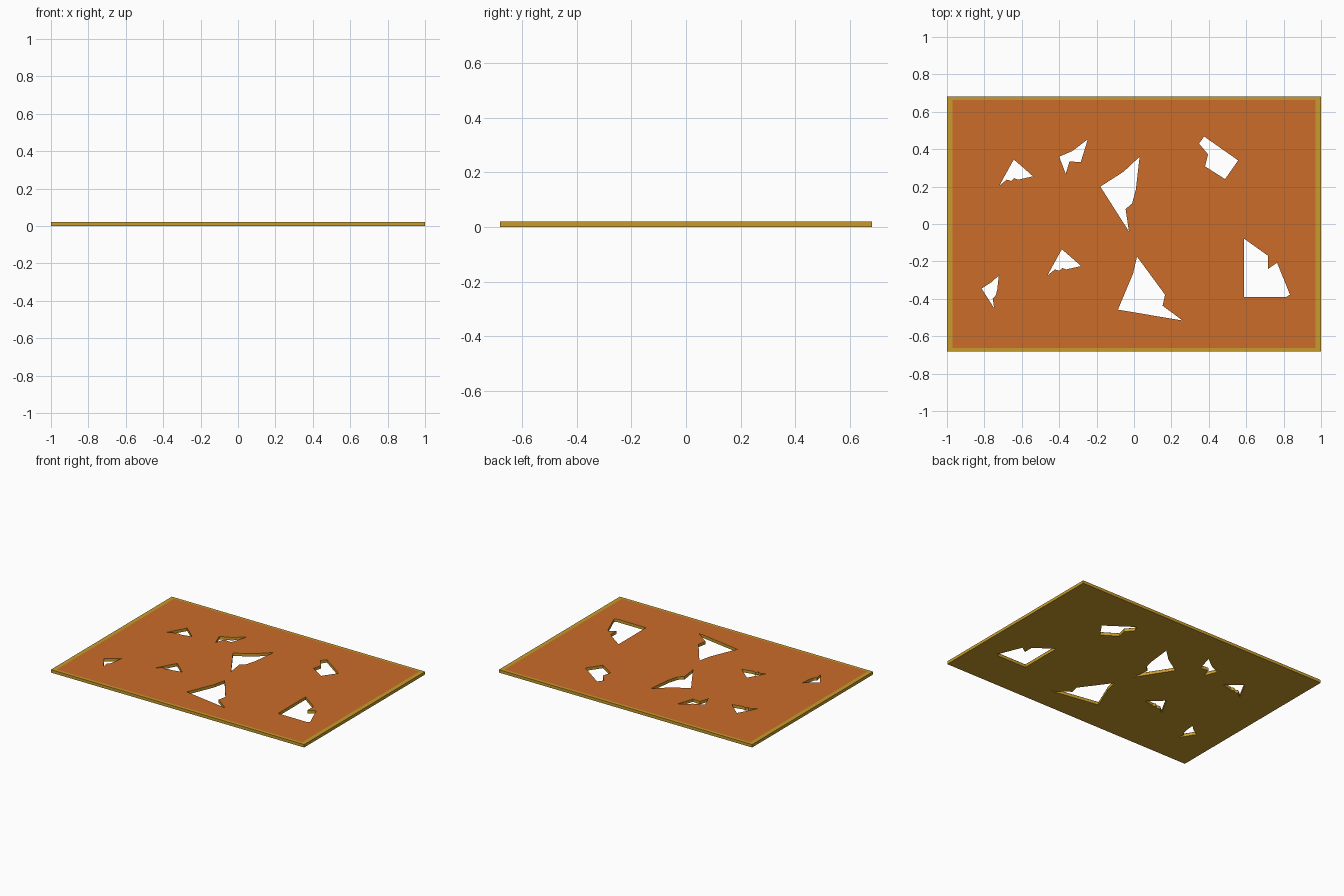
import bpy, bmesh

if "Cube" in bpy.data.objects:
    bpy.data.objects.remove(bpy.data.objects["Cube"])

# Torn-hole outlines (x, y); two of them are reused as shifted copies
shard = [(-.72, .205), (-.643, .345), (-.585, .295), (-.54, .255),
         (-.62, .237), (-.64, .245), (-.655, .23), (-.68, .237)]
gash = [(-.18, .20), (-.055, .28), (.03, .36), (.01, .185),
        (-.01, .11), (-.045, .08), (-.027, -.04)]
notch = [(-.40, .36), (-.33, .39), (-.247, .453), (-.285, .33), (-.345, .335), (-.365, .268)]
chip = [(.348, .43), (.375, .468), (.557, .34), (.487, .24), (.38, .308), (.396, .372)]
wedge = [(-.086, -.458), (-.005, -.265), (.016, -.174), (.166, -.378), (.153, -.437), (.26, -.516)]
block = [(.588, -.078), (.717, -.17), (.717, -.24), (.765, -.207),
         (.834, -.378), (.813, -.39), (.588, -.39)]


def copy_to(points, x, y, scale=1.0):
    """Copy an outline so its first point lands on (x, y)."""
    x0, y0 = points[0]
    return [(x + (px - x0) * scale, y + (py - y0) * scale) for px, py in points]


holes = [shard, copy_to(shard, -.463, -.275), gash, copy_to(gash, -.815, -.345, .44),
         notch, chip, wedge, block]


def rectangle(w, h):
    return [(-w, -h), (w, -h), (w, h), (-w, h)]


def pierced_sheet(name, outline, z, half_thickness, color):
    """Filled outline with the holes left open, optionally extruded."""
    curve = bpy.data.curves.new(name, 'CURVE')
    curve.dimensions = '2D'
    curve.fill_mode = 'BOTH'
    curve.extrude = half_thickness
    for points in [outline] + holes:
        spline = curve.splines.new('POLY')
        spline.points.add(len(points) - 1)
        for p, (x, y) in zip(spline.points, points):
            p.co = (x, y, 0, 1)
        spline.use_cyclic_u = True
    obj = bpy.data.objects.new(name, curve)
    bpy.context.collection.objects.link(obj)
    bpy.ops.object.select_all(action='DESELECT')
    obj.select_set(True)
    bpy.context.view_layer.objects.active = obj
    bpy.ops.object.convert(target='MESH')
    obj = bpy.context.view_layer.objects.active

    # Weld the walls to the caps and point the faces outward
    bm = bmesh.new()
    bm.from_mesh(obj.data)
    bmesh.ops.remove_doubles(bm, verts=bm.verts, dist=1e-5)
    bmesh.ops.recalc_face_normals(bm, faces=bm.faces)
    if half_thickness == 0:
        bm.normal_update()
        down = [f for f in bm.faces if f.normal.z < 0]
        bmesh.ops.reverse_faces(bm, faces=down)
    for f in bm.faces:
        f.smooth = False
    bmesh.ops.translate(bm, verts=bm.verts, vec=(0, 0, z))
    bm.to_mesh(obj.data)
    bm.free()
    obj.name = name

    mat = bpy.data.materials.new(name + "_color")
    mat.diffuse_color = color
    mat.use_nodes = True
    mat.node_tree.nodes["Principled BSDF"].inputs["Base Color"].default_value = mat.diffuse_color
    obj.data.materials.clear()
    obj.data.materials.append(mat)


# Yellow backing slab
pierced_sheet("backing_slab", rectangle(1.0, .682), .0105, .0105, (.58, .33, .025, 1))
# Orange field laid on top, leaving a yellow border
pierced_sheet("top_field", rectangle(.97, .662), .0218, 0, (.6, .15, .022, 1))
